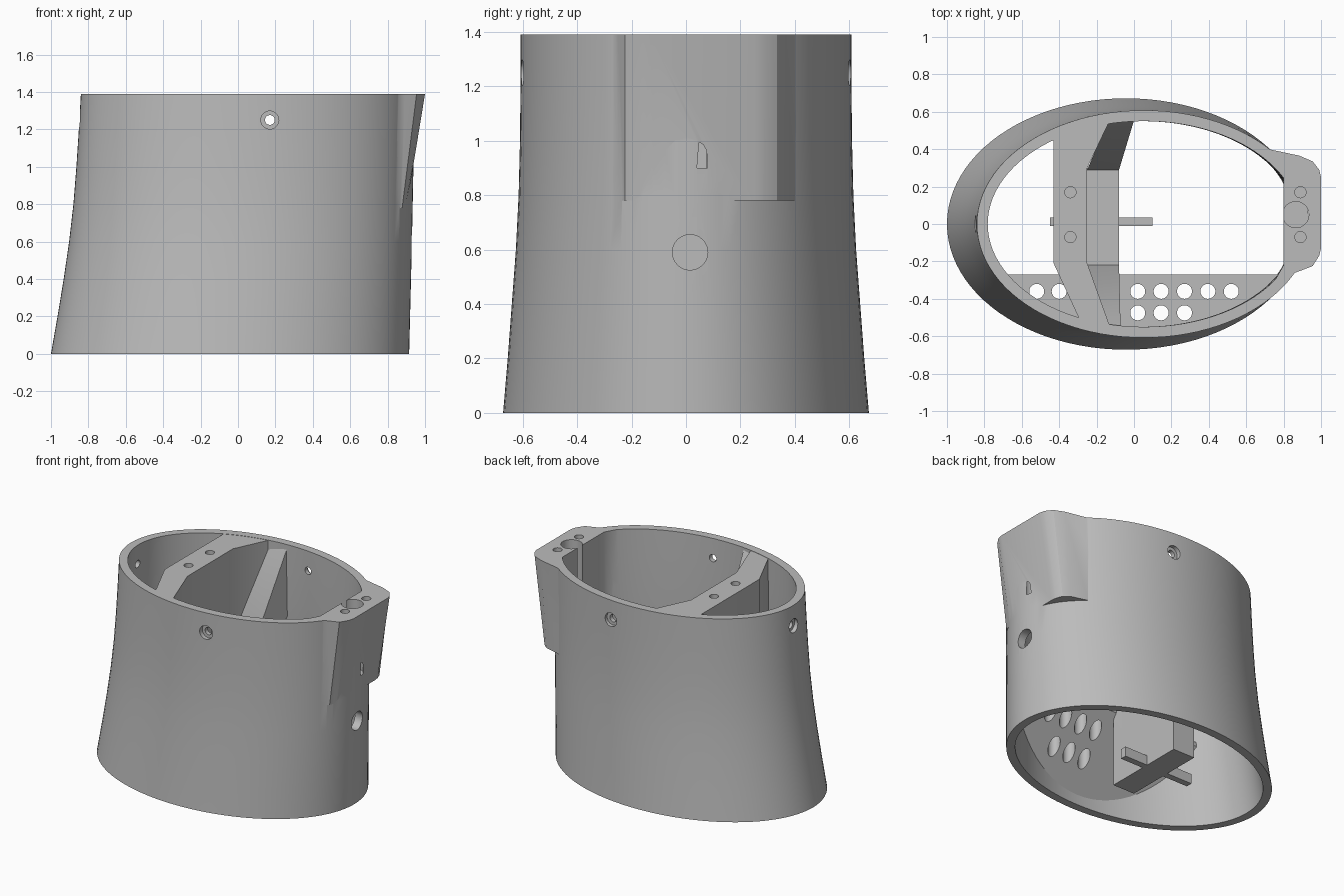
import bpy, bmesh, math
from mathutils import Vector, Matrix

cube = bpy.data.objects.get("Cube")
if cube:
    bpy.data.objects.remove(cube, do_unlink=True)

grey = bpy.data.materials.new("plain_grey")
grey.use_nodes = True
GREY = (0.5, 0.5, 0.5, 1)
grey.diffuse_color = GREY
for node in grey.node_tree.nodes:
    if node.type == 'BSDF_PRINCIPLED':
        node.inputs["Base Color"].default_value = GREY

TOP = 1.39
SEG = 96


def finish(name, bm):
    bmesh.ops.recalc_face_normals(bm, faces=bm.faces)
    mesh = bpy.data.meshes.new(name)
    bm.to_mesh(mesh)
    bm.free()
    mesh.materials.append(grey)
    obj = bpy.data.objects.new(name, mesh)
    bpy.context.scene.collection.objects.link(obj)
    return obj


def loft(name, sections, closed=False):
    """Skin a list of equal-length 3D outlines, capped unless closed."""
    bm = bmesh.new()
    rings = [[bm.verts.new(p) for p in s] for s in sections]
    pairs = list(zip(rings, rings[1:]))
    if closed:
        pairs.append((rings[-1], rings[0]))
    else:
        bm.faces.new(rings[0])
        bm.faces.new(rings[-1])
    n = len(rings[0])
    for a, b in pairs:
        for i in range(n):
            j = (i + 1) % n
            bm.faces.new((a[i], a[j], b[j], b[i]))
    return finish(name, bm)


def box(name, x, y, z):
    return loft(name, [[(x[0], y[0], h), (x[1], y[0], h), (x[1], y[1], h), (x[0], y[1], h)] for h in z])


def rod(start, end, r):
    """Round cutter between two points."""
    a, b = Vector(start), Vector(end)
    d = b - a
    bm = bmesh.new()
    turn = d.to_track_quat('Z', 'Y').to_matrix().to_4x4()
    bmesh.ops.create_cone(bm, cap_ends=True, segments=32, radius1=r, radius2=r,
                          depth=d.length, matrix=Matrix.Translation((a + b) / 2) @ turn)
    cutter = finish("cutter", bm)
    cutter.hide_render = True
    return cutter


def combine(obj, steps):
    """Apply a list of (operation, other object) booleans."""
    for op, other in steps:
        mod = obj.modifiers.new("cut", 'BOOLEAN')
        mod.solver = 'EXACT'
        mod.operation = op
        mod.object = other
    bpy.context.view_layer.update()
    dg = bpy.context.evaluated_depsgraph_get()
    mesh = bpy.data.meshes.new_from_object(obj.evaluated_get(dg))
    obj.modifiers.clear()
    obj.data = mesh
    obj.data.name = obj.name


# Shell profile: height, left x, right x, half depth
PROFILE = [(0, -1, .915, .672), (.2, -.965, .92, .655), (.4, -.932, .925, .64),
           (.6, -.903, .93, .625), (.8, -.88, .934, .615), (1, -.864, .938, .61),
           (1.2, -.851, .942, .608), (TOP, -.84, .946, .608)]


def ring(row, inset, z=None):
    h, left, right, depth = row
    cx, a, b = (left + right) / 2, (right - left) / 2 - inset, depth - inset
    return [(cx + a * math.cos(t), b * math.sin(t), h if z is None else z)
            for t in (2 * math.pi * i / SEG for i in range(SEG))]


# Hollow oval shell
WALL = .058
shell = loft("oval_shell", [ring(r, 0) for r in PROFILE] +
             [ring(r, WALL) for r in reversed(PROFILE)], closed=True)

# Flared mounting lug on the right end
lug_outline = [(.8, .31), (.8, -.22), (.72, -.36), (.82, -.275), (.89, -.25), (.955, -.225),
               (.99, -.17), (1, -.13), (1, .25), (.99, .29), (.955, .335), (.885, .365), (.72, .4)]
lug = loft("lug", [[(min(x, .8 + (x - .8) * .5) if x > .8 else x, y, .78) for x, y in lug_outline],
                   [(x, y, TOP) for x, y in lug_outline]])

# Counterbored wall holes, cable hole, lug screw holes and notch
HOLE_Z = 1.25
cutters = [rod((.17, -1, HOLE_Z), (.17, 1, HOLE_Z), .026),
           rod((-1.1, 0, HOLE_Z), (-.6, 0, HOLE_Z), .026),
           rod((-1.1, 0, HOLE_Z), (-.82, 0, HOLE_Z), .048),
           rod((.7, .015, .59), (1.1, .015, .59), .065),
           rod((.865, .05, .9), (.865, .05, 1.6), .07)]
for side in (-1, 1):
    cutters.append(rod((.17, side, HOLE_Z), (.17, side * .575, HOLE_Z), .048))
for y in (.17, -.07):
    cutters.append(rod((.89, y, 1.1), (.89, y, 1.6), .03))
combine(shell, [('UNION', lug)] + [('DIFFERENCE', c) for c in cutters])

# Solid used to trim the inner parts to the shell
trim = loft("trim", [ring(PROFILE[0], .03, -.1)] + [ring(r, .03) for r in PROFILE[:-1]] +
            [ring(PROFILE[-1], .03, TOP - .002)])
trim.hide_render = True

# Bulkhead with a flat bridge on top and two screw holes
bridge = [(-.43, .7), (-.43, -.21), (-.25, -.6), (-.11, -.6), (-.25, -.21), (-.25, .3), (-.06, .7)]
bulkhead = loft("bulkhead", [[(x, y, z) for x, y in bridge] for z in (.6, TOP + .1)])
bulkhead_cuts = [rod((-.34, y, 1.1), (-.34, y, 1.6), .03) for y in (.17, -.07)]
combine(bulkhead, [('INTERSECT', trim)] + [('DIFFERENCE', c) for c in bulkhead_cuts])

# Central column and the crossbar at its foot
column = box("column", (-.25, -.08), (-.3, .3), (.02, .75))
crossbar = box("crossbar", (-.45, .1), (-.01, .035), (.02, .09))


# Sloping struts from the column up to the walls
def strut_end(x0, x1, y, z0, z1):
    return [(x0, y, z0), (x1, y, z0), (x1, y, z1), (x0, y, z1)]


back_strut = loft("back_strut", [strut_end(-.25, -.08, .29, .4, .75),
                                 strut_end(-.11, .02, .62, 1.0, 1.52)])
front_strut = loft("front_strut", [strut_end(-.25, -.08, -.22, .4, .75),
                                   strut_end(-.11, -.07, -.62, 1.0, 1.52)])
for strut in (back_strut, front_strut):
    combine(strut, [('INTERSECT', trim)])

# Shelf along the front wall, sloped underneath, with vent holes
shelf_profile = [(-.27, .57), (-.27, .54), (-.7, -.06), (-.7, .57)]
shelf = loft("shelf", [[(x, y, z) for y, z in shelf_profile] for x in (-1.1, 1.1)])
vents = [(x, -.36) for x in (-.52, -.4, .02, .145, .27, .395, .52)]
vents += [(x, -.475) for x in (.02, .145, .27)]
vent_cuts = [rod((x, y, -.3), (x, y, 1), .04) for x, y in vents]
combine(shelf, [('INTERSECT', trim)] + [('DIFFERENCE', c) for c in vent_cuts])

# Remove helpers and shade
for helper in cutters + bulkhead_cuts + vent_cuts + [trim, lug]:
    bpy.data.objects.remove(helper, do_unlink=True)
for part in (shell, bulkhead, column, crossbar, back_strut, front_strut, shelf):
    bpy.ops.object.select_all(action='DESELECT')
    part.select_set(True)
    bpy.context.view_layer.objects.active = part
    bpy.ops.object.shade_smooth_by_angle(angle=math.radians(30))
